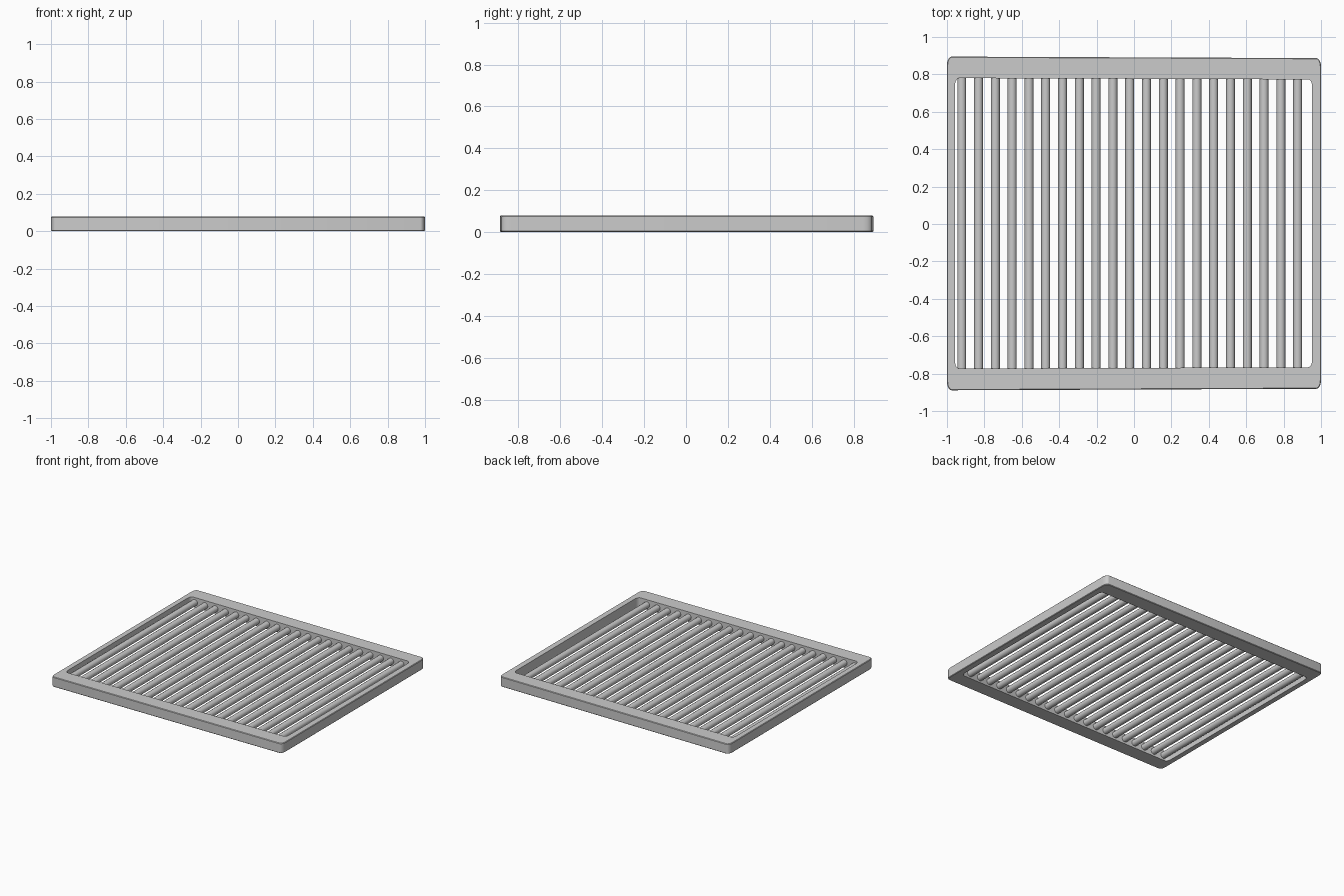
import bpy, bmesh, math

if "Cube" in bpy.data.objects:
    bpy.data.objects.remove(bpy.data.objects["Cube"])

TOP = 0.078


def loop(x0, x1, y0, y1, taper, rx, ry, n=5):
    """Rounded rectangle outline, its right-hand end slightly narrower."""
    pts = []
    for cx, cy, a0 in ((x1 - rx, y1 - taper - ry, 0), (x0 + rx, y1 - ry, 90),
                       (x0 + rx, y0 + ry, 180), (x1 - rx, y0 + taper + ry, 270)):
        for i in range(n + 1):
            a = math.radians(a0 + 90 * i / n)
            pts.append((cx + rx * math.cos(a), cy + ry * math.sin(a)))
    return pts


def finish(bm, name):
    bmesh.ops.recalc_face_normals(bm, faces=bm.faces)
    me = bpy.data.meshes.new(name)
    bm.to_mesh(me)
    bm.free()
    ob = bpy.data.objects.new(name, me)
    bpy.context.collection.objects.link(ob)
    bpy.ops.object.select_all(action='DESELECT')
    ob.select_set(True)
    bpy.context.view_layer.objects.active = ob
    bpy.ops.object.shade_smooth_by_angle(angle=math.radians(35))
    return ob


# outer frame: closed rectangular section swept round the rounded outline
outer = loop(-1, 1, -0.889, 0.895, 0.008, 0.025, 0.045)
inner = loop(-0.957, 0.953, -0.773, 0.78, 0.007, 0.022, 0.04)
e = 0.004
outer_in = loop(-1 + e, 1 - e, -0.889 + e, 0.895 - e, 0.008, 0.022, 0.042)
rings = [(outer, e), (outer, TOP - e), (outer_in, TOP),
         (inner, TOP), (inner, 0), (outer_in, 0)]
bm = bmesh.new()
vs = [[bm.verts.new((x, y, z)) for x, y in pts] for pts, z in rings]
for k in range(len(vs)):
    a, b = vs[k], vs[(k + 1) % len(vs)]
    for i in range(len(a)):
        j = (i + 1) % len(a)
        bm.faces.new((a[i], a[j], b[j], b[i]))
finish(bm, "frame")

# row of round rods running front to back between the rails
R, SIDES = 0.024, 16
for n in range(21):
    x = -0.921 + n * 0.0898
    bm = bmesh.new()
    ends = [[bm.verts.new((x + R * math.cos(t), y, 0.038 + R * math.sin(t)))
             for t in (2 * math.pi * i / SIDES for i in range(SIDES))]
            for y in (-0.785, 0.79)]
    for i in range(SIDES):
        j = (i + 1) % SIDES
        bm.faces.new((ends[0][i], ends[0][j], ends[1][j], ends[1][i]))
    for ring in ends:
        bm.faces.new(ring)
    finish(bm, f"rod_{n + 1:02d}")
